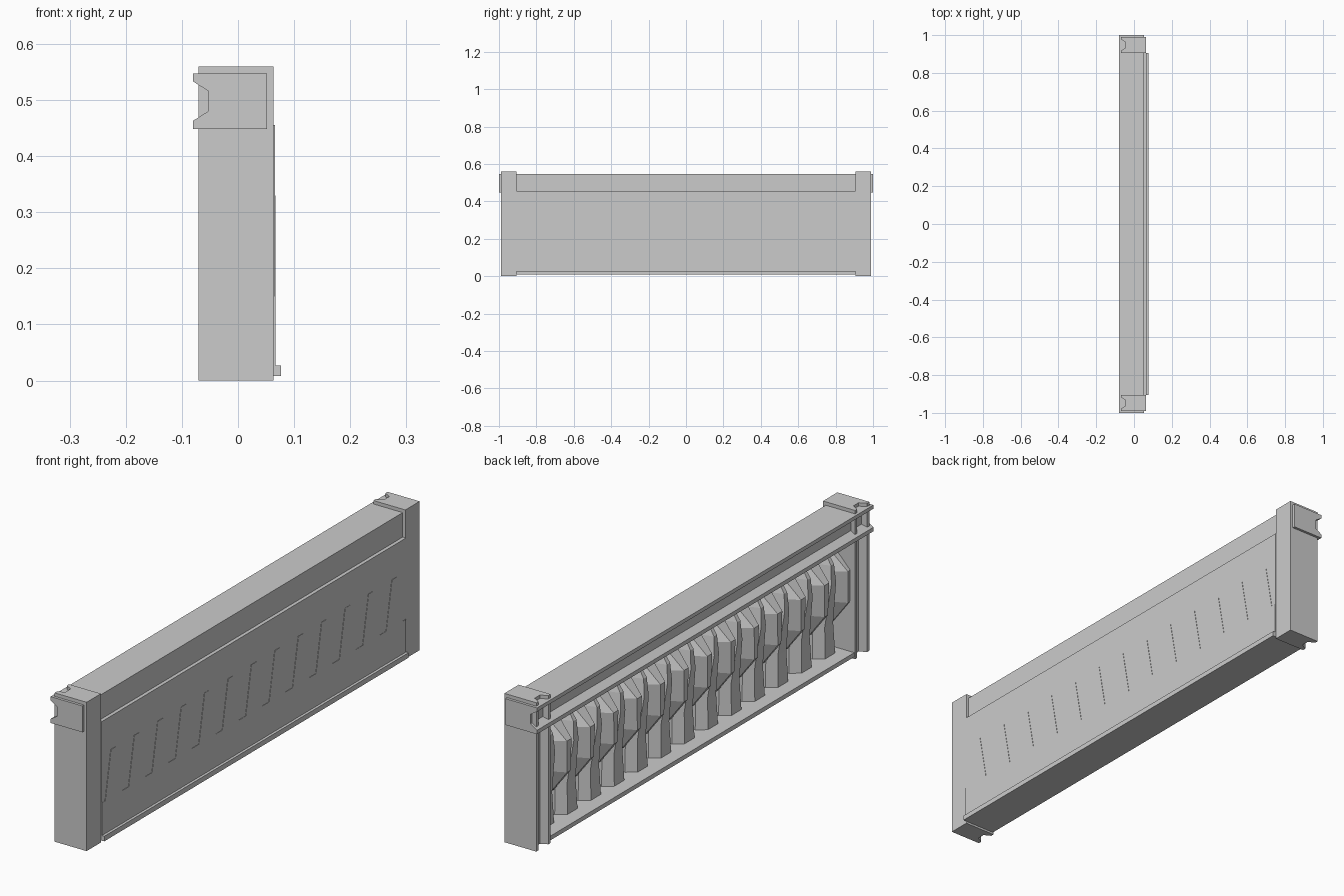
import bpy, bmesh

if "Cube" in bpy.data.objects:
    bpy.data.objects.remove(bpy.data.objects["Cube"])

PITCH = 1.81 / 13          # spacing of the zigzag teeth
END = 0.905                # inner face of the posts


def mesh_object(name, bm):
    bmesh.ops.recalc_face_normals(bm, faces=bm.faces)
    me = bpy.data.meshes.new(name)
    bm.to_mesh(me)
    bm.free()
    ob = bpy.data.objects.new(name, me)
    bpy.context.collection.objects.link(ob)
    return ob


def loft(bm, rings):
    loops = [[bm.verts.new(p) for p in r] for r in rings]
    n = len(loops[0])
    for a, b in zip(loops, loops[1:]):
        for i in range(n):
            j = (i + 1) % n
            bm.faces.new((a[i], a[j], b[j], b[i]))
    bm.faces.new(loops[0])
    bm.faces.new(loops[-1][::-1])


def prism(name, profile, place, lo, hi):
    bm = bmesh.new()
    loft(bm, [[place(u, v, t) for u, v in profile] for t in (lo, hi)])
    return mesh_object(name, bm)


def along_x(u, v, t):
    return (t, u, v)


def along_y(u, v, t):
    return (u, t, v)


def along_z(u, v, t):
    return (u, v, t)


# grooved top rail running the full length
rail = [(0.052, 0.448), (0.052, 0.547), (-0.08, 0.547), (-0.08, 0.533),
        (-0.053, 0.516), (-0.053, 0.48), (-0.08, 0.463), (-0.08, 0.448)]
prism("top_rail", rail, along_y, -1.0, 1.0)

# grooved end posts
for side, label in ((-1, "near"), (1, "far")):
    post = [(0.063, 0.905), (0.063, 0.99), (-0.07, 0.99), (-0.07, 0.977),
            (-0.044, 0.963), (-0.044, 0.932), (-0.07, 0.918), (-0.07, 0.905)]
    prism(label + "_post", [(x, y * side) for x, y in post], along_z, 0, 0.56)

# base plate and front lip
prism("base_plate", [(-0.067, 0.008), (0.064, 0.008), (0.064, 0.024), (-0.067, 0.024)],
      along_y, -END, END)
prism("front_lip", [(0.06, 0.008), (0.077, 0.008), (0.077, 0.027), (0.06, 0.027)],
      along_y, -END, END)

# front panel in two halves that meet along a zigzag seam
zigzag = [(-END, 0.15)]
for i in range(13):
    c = -END + (i + 0.5) * PITCH
    zigzag += [(c - 0.049, 0.15), (c - 0.015, 0.33), (c + 0.015, 0.33), (c + 0.049, 0.15)]
zigzag.append((END, 0.15))
prism("lower_panel", [(END, 0.015), (-END, 0.015)] + zigzag, along_x, 0.05, 0.0668)
prism("upper_panel", [(END, 0.455), (-END, 0.455)] + zigzag, along_x, 0.05, 0.0655)


def tooth_ring(y, z, half, back, crest, front=0.055):
    # six-sided section with a narrow crest facing the back
    mid = (front + back) / 2
    return [(front, y - half, z), (mid, y - half, z), (back, y - crest, z),
            (back, y + crest, z), (mid, y + half, z), (front, y + half, z)]


# lower teeth: columns standing on the base with raised tips
bm = bmesh.new()
for i in range(13):
    y = -END + (i + 0.5) * PITCH
    loft(bm, [tooth_ring(y, 0.02, 0.056, -0.015, 0.03),
              tooth_ring(y, 0.14, 0.05, -0.01, 0.025),
              tooth_ring(y, 0.30, 0.034, -0.03, 0.014),
              tooth_ring(y, 0.37, 0.022, -0.025, 0.009),
              tooth_ring(y, 0.41, 0.012, 0.0, 0.006, 0.03)])
mesh_object("lower_teeth", bm)

# upper teeth: faceted wedges hanging between the lower ones
bm = bmesh.new()
for i in range(14):
    y = -END + i * PITCH
    loft(bm, [tooth_ring(y, 0.12, 0.016, 0.02, 0.008),
              tooth_ring(y, 0.21, 0.034, -0.048, 0.010),
              tooth_ring(y, 0.33, 0.048, -0.05, 0.014),
              tooth_ring(y, 0.42, 0.045, 0.035, 0.03)])
mesh_object("upper_teeth", bm)
